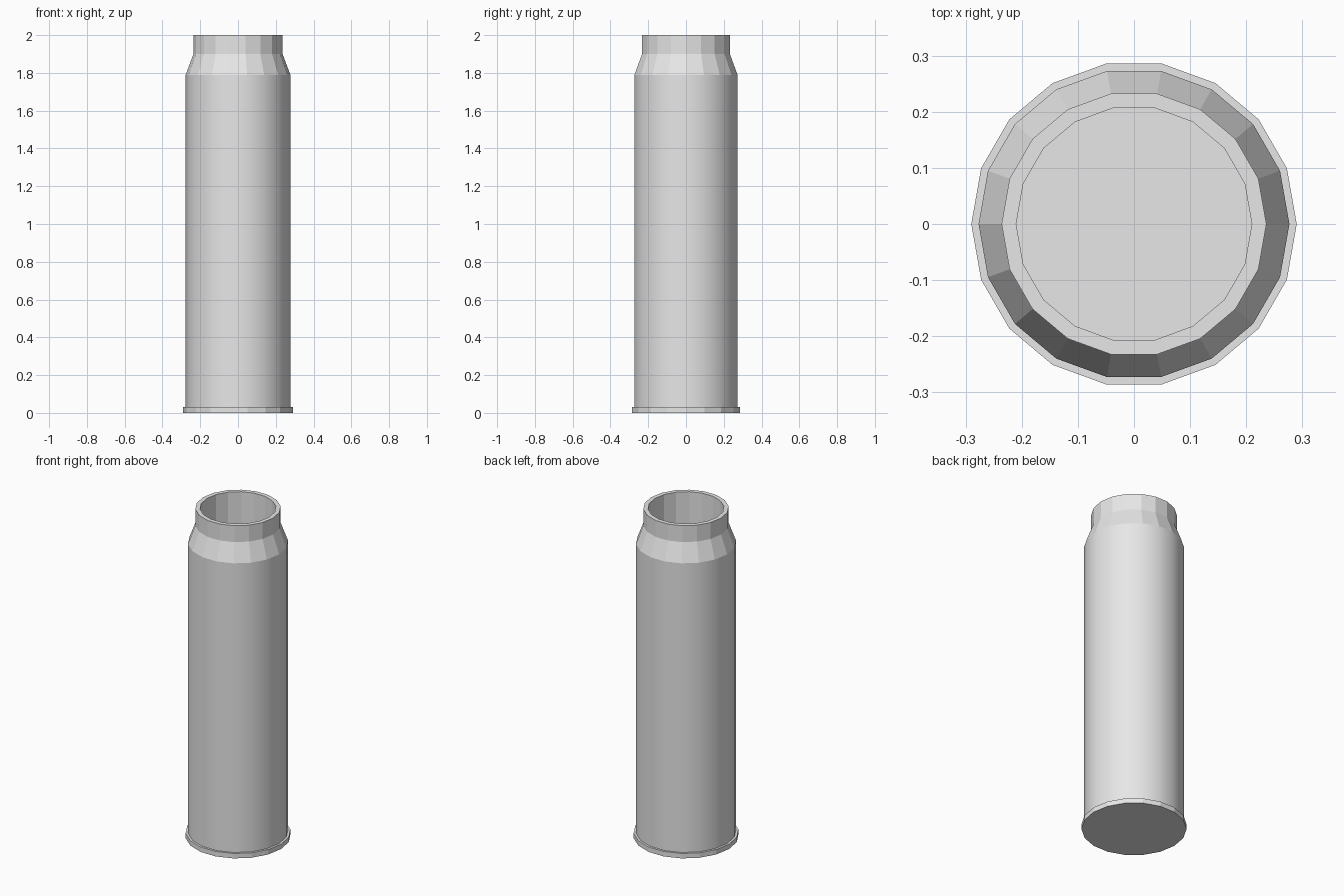
import bpy
import bmesh
from math import cos, sin, tau

SIDES = 18

cube = bpy.data.objects.get("Cube")
if cube:
    bpy.data.objects.remove(cube, do_unlink=True)

# Plain grey metal
grey = bpy.data.materials.new("light_grey_metal")
grey.use_nodes = True
grey.diffuse_color = (0.8, 0.8, 0.8, 1)
grey.node_tree.nodes["Principled BSDF"].inputs["Base Color"].default_value = (0.8, 0.8, 0.8, 1)

# Profile from the base, up the outside, over the lip and down the bore: radius, height
profile = [
    (0.29, 0.0), (0.29, 0.03),      # base rim
    (0.277, 0.03), (0.277, 1.79),   # body
    (0.236, 1.90), (0.236, 2.0),    # shoulder and neck
    (0.21, 2.0), (0.21, 0.06),      # lip and bore
]
BODY_BAND = 2


def ring(bm, radius, z):
    return [bm.verts.new((radius * cos(tau * i / SIDES), radius * sin(tau * i / SIDES), z))
            for i in range(SIDES)]


bm = bmesh.new()
rings = [ring(bm, r, z) for r, z in profile]
for band, (low, high) in enumerate(zip(rings, rings[1:])):
    for i in range(SIDES):
        j = (i + 1) % SIDES
        face = bm.faces.new((low[i], low[j], high[j], high[i]))
        face.smooth = band == BODY_BAND

# Closed underside and bore floor
bm.faces.new(rings[0][::-1])
bm.faces.new(rings[-1])

# Keep the ends of the smooth body crisp
for edge in bm.edges:
    if len({f.smooth for f in edge.link_faces}) > 1:
        edge.smooth = False

bm.normal_update()
mesh = bpy.data.meshes.new("hollow_casing")
bm.to_mesh(mesh)
bm.free()
mesh.materials.append(grey)
casing = bpy.data.objects.new("hollow_casing", mesh)
bpy.context.collection.objects.link(casing)
